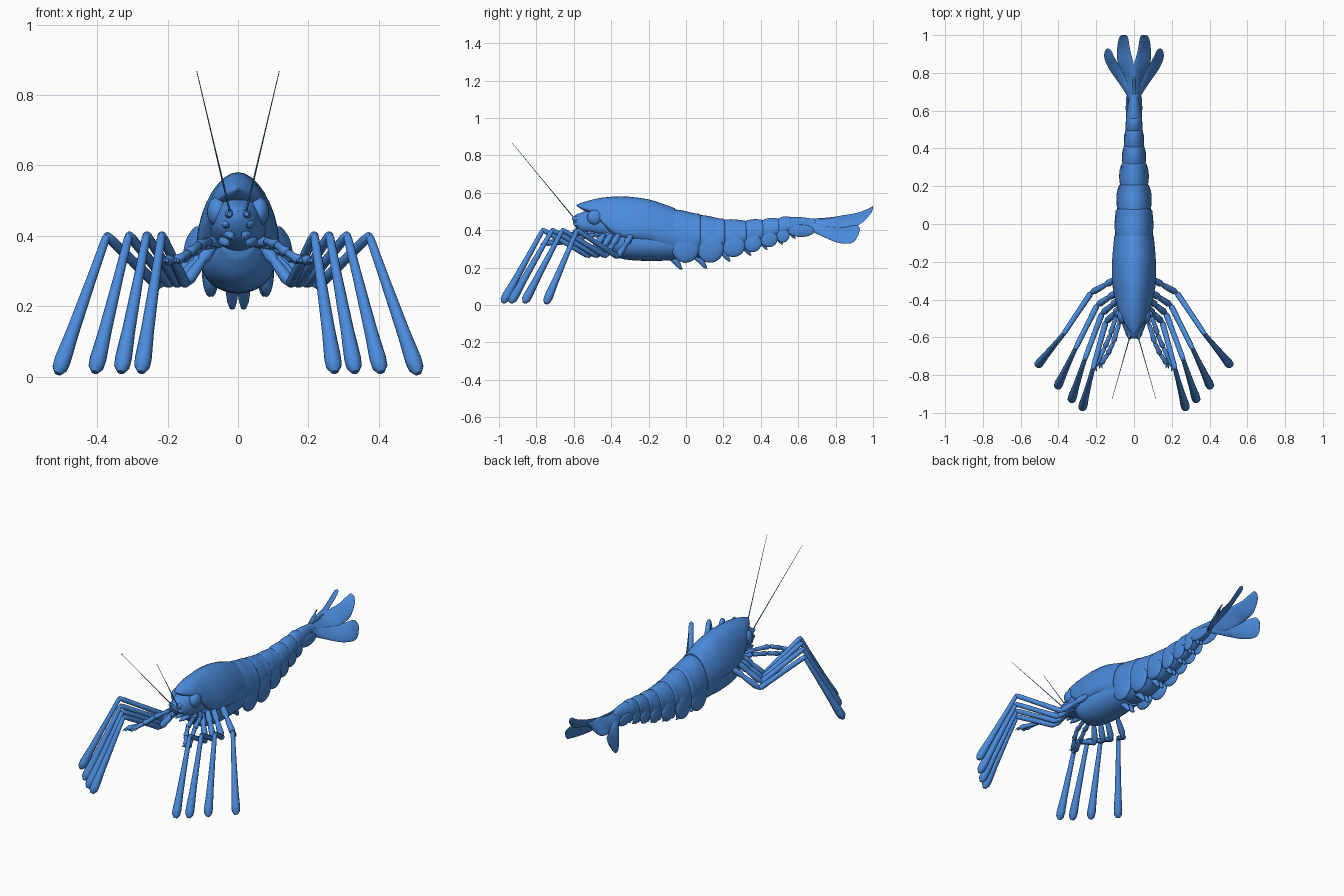
import bpy, bmesh, math
from mathutils import Vector, Matrix

if "Cube" in bpy.data.objects:
    bpy.data.objects.remove(bpy.data.objects["Cube"])

blue = bpy.data.materials.new("shell_blue")
blue.diffuse_color = (0.07, 0.26, 0.72, 1)
blue.use_nodes = True
blue.node_tree.nodes["Principled BSDF"].inputs["Base Color"].default_value = blue.diffuse_color


def finish(name, bm, mirror=False):
    bmesh.ops.recalc_face_normals(bm, faces=bm.faces)
    me = bpy.data.meshes.new(name)
    bm.to_mesh(me)
    bm.free()
    me.shade_smooth()
    me.set_sharp_from_angle(angle=math.radians(45))
    me.materials.append(blue)
    ob = bpy.data.objects.new(name, me)
    bpy.context.collection.objects.link(ob)
    if mirror:
        ob.modifiers.new("mirror", 'MIRROR').use_mirror_merge = False
    return ob


def skin(bm, rings):
    """Skin a list of closed rings and cap both ends."""
    loops = [[bm.verts.new(p) for p in r] for r in rings]
    n = len(loops[0])
    for a, b in zip(loops, loops[1:]):
        for i in range(n):
            j = (i + 1) % n
            bm.faces.new((a[i], a[j], b[j], b[i]))
    bm.faces.new(loops[0])
    bm.faces.new(loops[-1][::-1])


def smooth_rings(rings, steps=4):
    """Catmull-Rom interpolation between key rings."""
    out = []
    last = len(rings) - 1
    for k in range(last):
        q = [rings[max(0, k - 1)], rings[k], rings[k + 1], rings[min(last, k + 2)]]
        for s in range(steps):
            t = s / steps
            out.append([0.5 * (2 * b + (c - a) * t + (2 * a - 5 * b + 4 * c - d) * t * t
                               + (3 * b - a - 3 * c + d) * t ** 3) for a, b, c, d in zip(*q)])
    return out + [rings[-1]]


def section(y, top, bot, w, f=0.42, peak=0.0, n=32):
    """Egg-shaped cross-section, widest at height fraction f."""
    zc = bot + (top - bot) * f
    ring = []
    for i in range(n):
        a = 2 * math.pi * i / n
        c = math.cos(a)
        x = w * math.sin(a) * (1 - peak * max(0, c))
        ring.append(Vector((x, y, zc + c * ((top - zc) if c > 0 else (zc - bot)))))
    return ring


def body(name, keys, peak=0.0, steps=4):
    bm = bmesh.new()
    skin(bm, smooth_rings([section(*k, peak=peak) for k in keys], steps))
    return finish(name, bm)


def tube(bm, pts, radii, n=12):
    pts = [Vector(p) for p in pts]
    rings = []
    for i, p in enumerate(pts):
        d = (pts[min(i + 1, len(pts) - 1)] - pts[max(i - 1, 0)]).normalized()
        u = d.cross(Vector((0.31, 0.2, 0.93))).normalized()
        v = d.cross(u)
        rings.append([p + radii[i] * (u * math.cos(2 * math.pi * k / n) + v * math.sin(2 * math.pi * k / n))
                      for k in range(n)])
    skin(bm, rings)


def limb(bm, a, b, profile):
    """Straight limb segment; profile is (fraction, radius) pairs."""
    a, b = Vector(a), Vector(b)
    tube(bm, [a.lerp(b, t) for t, r in profile], [r for t, r in profile])


def ball(bm, loc, r):
    bmesh.ops.create_uvsphere(bm, u_segments=24, v_segments=14, radius=1,
                              matrix=Matrix.Translation(loc) @ Matrix.Diagonal((*r, 1)))


# carapace with its forward point, and the thorax beneath it
body("carapace", [(-.585, .537, .53, .004, .4), (-.55, .550, .507, .035, .3), (-.50, .564, .485, .062, .2),
                  (-.45, .574, .430, .086, .15), (-.38, .580, .355, .105, .2), (-.30, .579, .325, .116, .25),
                  (-.20, .565, .300, .116, .35), (-.12, .540, .262, .110, .42), (-.06, .518, .25, .104, .42)], .12)
body("thorax", [(-.46, .45, .34, .045), (-.41, .45, .275, .08), (-.33, .45, .245, .102),
                (-.2, .45, .236, .106), (-.04, .45, .24, .094)])

# overlapping abdomen rings: start, end, top, bottom, half-width at both ends
rings = [(-.07, .065, .512, .487, .240, .236, .101, .096), (.065, .195, .482, .460, .225, .252, .092, .080),
         (.195, .31, .456, .450, .258, .280, .077, .066), (.31, .40, .449, .454, .285, .305, .063, .055),
         (.40, .485, .453, .461, .308, .335, .053, .047), (.485, .55, .460, .470, .335, .358, .045, .041),
         (.55, .68, .470, .460, .360, .392, .043, .026)]
for i, (y0, y1, t0, t1, b0, b1, w0, w1) in enumerate(rings):
    L = y1 - y0
    body(f"abdomen_ring_{i + 1}",
         [(y0 - .03, t0 - .02, b0 + .04, w0 * .88), (y0, t0 - .002, b0 + .022, w0 * .97),
          (y0 + L * .4, (t0 + t1) / 2 + .006, (b0 + b1) / 2 + .008, (w0 + w1) / 2 * 1.04),
          (y0 + L * .8, t1 + .005, b1 + .012, w1 * 1.04),
          (y1 + .008, t1, b1 + .03, w1 * 1.0), (y1 + .014, t1 - .015, b1 + .045, w1 * .85)], .06)
    # rounded side flap of each ring
    bm = bmesh.new()
    h = (t0 - b0) * .3
    ball(bm, (w0 * .8, y0 + L * .5, (b0 + b1) / 2 + h - .012), (w0 * .22, L * .55, h))
    finish(f"side_flap_{i + 1}", bm, True)
    # small hooked swimming leg under the ring
    bm = bmesh.new()
    s = .4 + .6 * (w0 / .101)
    yb, zb = y0 + L * .05, (b0 + b1) / 2 + .03
    tube(bm, [(.016 * s, yb - .03 * s, zb), (.017 * s, yb + .005, zb - .03 * s), (.017 * s, yb + .024 * s, zb - .055 * s),
              (.016 * s, yb + .036 * s, zb - .072 * s), (.014 * s, yb + .044 * s, zb - .076 * s)],
         [.018 * s, .018 * s, .014 * s, .008 * s, .002])
    finish(f"swimming_leg_{i + 1}", bm, True)

# head with face, eyes and mouthparts
body("head", [(-.605, .47, .445, .012), (-.59, .482, .415, .032), (-.56, .495, .385, .052),
              (-.50, .515, .368, .070), (-.43, .53, .35, .078), (-.36, .53, .33, .08)])
bm = bmesh.new()
ball(bm, (.058, -.487, .468), (.03, .042, .042))
finish("eye", bm, True)
bm = bmesh.new()
limb(bm, (.022, -.56, .46), (.024, -.61, .462), [(0, .016), (.6, .014), (1, .006)])
limb(bm, (.03, -.55, .41), (.014, -.605, .395), [(0, .016), (.6, .012), (1, .004)])
limb(bm, (.04, -.53, .385), (.028, -.59, .375), [(0, .016), (.6, .012), (1, .004)])
limb(bm, (.035, -.56, .435), (.03, -.6, .43), [(0, .014), (.6, .012), (1, .004)])
finish("mouthparts", bm, True)

# long thin feelers
bm = bmesh.new()
limb(bm, (.02, -.59, .455), (.117, -.93, .867), [(0, .003), (.5, .0018), (1, .001)])
finish("feeler", bm, True)

# small front arms with pincer tips
for k, path in enumerate([[(.06, -.44, .375), (.095, -.49, .375), (.125, -.585, .355), (.155, -.655, .335), (.205, -.755, .33)],
                          [(.05, -.46, .375), (.08, -.53, .385), (.11, -.63, .375), (.14, -.69, .352), (.175, -.74, .33)]]):
    bm = bmesh.new()
    for a, b in zip(path, path[1:]):
        limb(bm, a, b, [(0, .008), (.12, .012), (.5, .011), (.85, .015), (1, .008)])
    tip = Vector(path[-1])
    for dx in (-.008, .008):
        limb(bm, tip, tip + Vector((dx, -.025, -.004)), [(0, .007), (.5, .006), (1, .001)])
    finish(f"front_arm_{k + 1}", bm, True)

# long walking legs: hip, elbow, knee, foot
legs = [((.07, -.44, .375), (.15, -.52, .262), (.217, -.765, .402), (.275, -.980, .012)),
        ((.08, -.40, .375), (.17, -.475, .262), (.260, -.715, .402), (.333, -.938, .012)),
        ((.09, -.36, .375), (.195, -.43, .262), (.310, -.660, .402), (.407, -.865, .012)),
        ((.095, -.29, .375), (.228, -.365, .258), (.373, -.582, .400), (.512, -.750, .008))]
for k, (hip, elbow, knee, foot) in enumerate(legs):
    bm = bmesh.new()
    limb(bm, hip, elbow, [(0, .014), (.3, .019), (.42, .012), (.5, .015), (.85, .018), (1, .01)])
    limb(bm, elbow, knee, [(-.03, .006), (.04, .016), (.5, .014), (.92, .014), (1, .012), (1.03, .005)])
    limb(bm, knee, foot, [(-.02, .005), (.02, .012), (.3, .014), (.7, .019), (.9, .024), (.96, .022), (1, .010)])
    finish(f"walking_leg_{k + 1}", bm, True)


def lobe(name, edges, thick):
    """Leaf-like plate between inner and outer edge points."""
    keys = []
    for i, (a, b) in enumerate(edges):
        a, b = Vector(a), Vector(b)
        mid, half = (a + b) / 2, (b - a) / 2
        nrm = half.cross(Vector((0, 1, 0))).normalized() * thick * (1 - .75 * i / (len(edges) - 1))
        keys.append([mid + half * math.cos(math.pi * j / 8) + nrm * math.sin(math.pi * j / 8) for j in range(16)])
    bm = bmesh.new()
    skin(bm, smooth_rings(keys))
    finish(name, bm, True)


# tail fan
lobe("inner_tail_lobe", [((-.004, .66, .462), (.028, .66, .400)), ((-.006, .76, .468), (.055, .76, .385)),
                         ((.000, .84, .480), (.086, .85, .412)), ((.020, .92, .495), (.089, .93, .432)),
                         ((.031, .985, .520), (.079, .985, .485)), ((.042, 1.0, .531), (.066, 1.0, .518))], .014)
lobe("outer_tail_lobe", [((.005, .67, .440), (.026, .67, .395)), ((.040, .77, .420), (.085, .755, .355)),
                         ((.080, .84, .415), (.125, .81, .334)), ((.105, .885, .425), (.153, .865, .328)),
                         ((.122, .920, .425), (.157, .900, .340)), ((.138, .930, .405), (.150, .922, .375))], .013)
